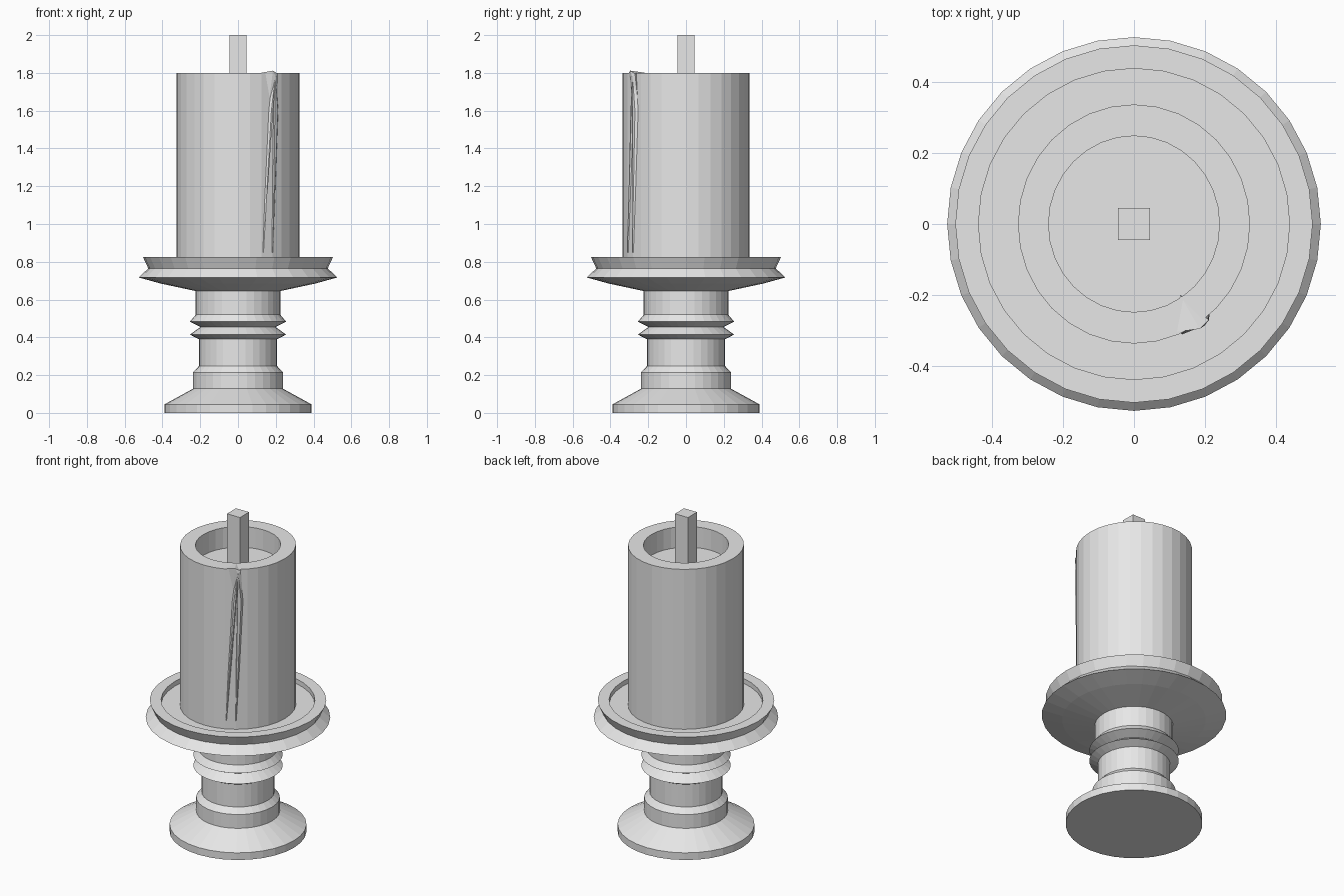
import bpy, bmesh
from math import cos, sin, pi, radians
from mathutils import Vector

cube = bpy.data.objects.get("Cube")
if cube:
    bpy.data.objects.remove(cube, do_unlink=True)

grey = bpy.data.materials.new("plain_grey")
grey.use_nodes = True
color = (0.8, 0.8, 0.8, 1)
grey.diffuse_color = color
grey.node_tree.nodes["Principled BSDF"].inputs["Base Color"].default_value = color


def finish(bm, name):
    bmesh.ops.recalc_face_normals(bm, faces=bm.faces)
    mesh = bpy.data.meshes.new(name)
    bm.to_mesh(mesh)
    bm.free()
    mesh.materials.append(grey)
    obj = bpy.data.objects.new(name, mesh)
    bpy.context.collection.objects.link(obj)
    return obj


def lathe(name, profile, sides=32, sx=1, sy=1):
    """Turn (radius, height) points around z and cap both ends."""
    bm = bmesh.new()
    rings = [[bm.verts.new((r * sx * cos(2 * pi * i / sides),
                            r * sy * sin(2 * pi * i / sides), z))
              for i in range(sides)] for r, z in profile]
    for low, high in zip(rings, rings[1:]):
        for i in range(sides):
            j = (i + 1) % sides
            bm.faces.new((low[i], low[j], high[j], high[i]))
    bm.faces.new(rings[0])
    bm.faces.new(rings[-1])
    return finish(bm, name)


def hull(name, points):
    bm = bmesh.new()
    for p in points:
        bm.verts.new(p)
    bmesh.ops.convex_hull(bm, input=bm.verts)
    loose = [v for v in bm.verts if not v.link_faces]
    bmesh.ops.delete(bm, geom=loose, context="VERTS")
    return finish(bm, name)


def on_wax(degrees, radius, z):
    return Vector((radius * cos(radians(degrees)), radius * sin(radians(degrees)), z))


# Turned foot and stem with two ridges
lathe("foot", [(0.39, 0), (0.39, 0.045), (0.238, 0.128), (0.238, 0.215),
               (0.207, 0.248)])
lathe("stem", [(0.207, 0.248), (0.207, 0.39), (0.255, 0.415), (0.198, 0.455),
               (0.255, 0.483), (0.224, 0.52), (0.224, 0.645)])

# Drip tray with flared lip and shallow recess
lathe("tray", [(0.224, 0.645), (0.41, 0.685), (0.526, 0.717), (0.475, 0.765),
               (0.503, 0.825), (0.438, 0.825), (0.438, 0.795)])

# Hollow-topped candle
lathe("candle", [(0.33, 0.79), (0.33, 1.8), (0.243, 1.8), (0.243, 1.67)],
      sx=0.99, sy=1.02)

# Square wick
bm = bmesh.new()
bmesh.ops.create_cube(bm, size=1)
bmesh.ops.scale(bm, vec=(0.09, 0.09, 0.35), verts=bm.verts)
bmesh.ops.translate(bm, vec=(0, 0, 1.825), verts=bm.verts)
finish(bm, "wick")

# Wax spilling over the rim, then running down in two thin strands
hull("drip_head", [(0.13, -0.2, 1.798), (0.21, -0.27, 1.795), (0.185, -0.295, 1.812),
                   (0.11, -0.305, 1.798), (0.2, -0.285, 1.78),
                   on_wax(-61, 0.325, 1.6), on_wax(-50, 0.325, 1.6)])


def strand(name, top, bottom, tip):
    points = [on_wax(-55, 0.346, 1.79), on_wax(-55, 0.31, 1.79)]
    for mid, half, z, out in ((top, 3, 1.6, 0.343), (bottom, 1, 0.85, tip)):
        points += [on_wax(mid - half, 0.325, z), on_wax(mid + half, 0.325, z),
                   on_wax(mid, out, z)]
    hull(name, points)


strand("drip_strand_right", -59, -66.5, 0.339)
strand("drip_strand_left", -52, -57, 0.339)
